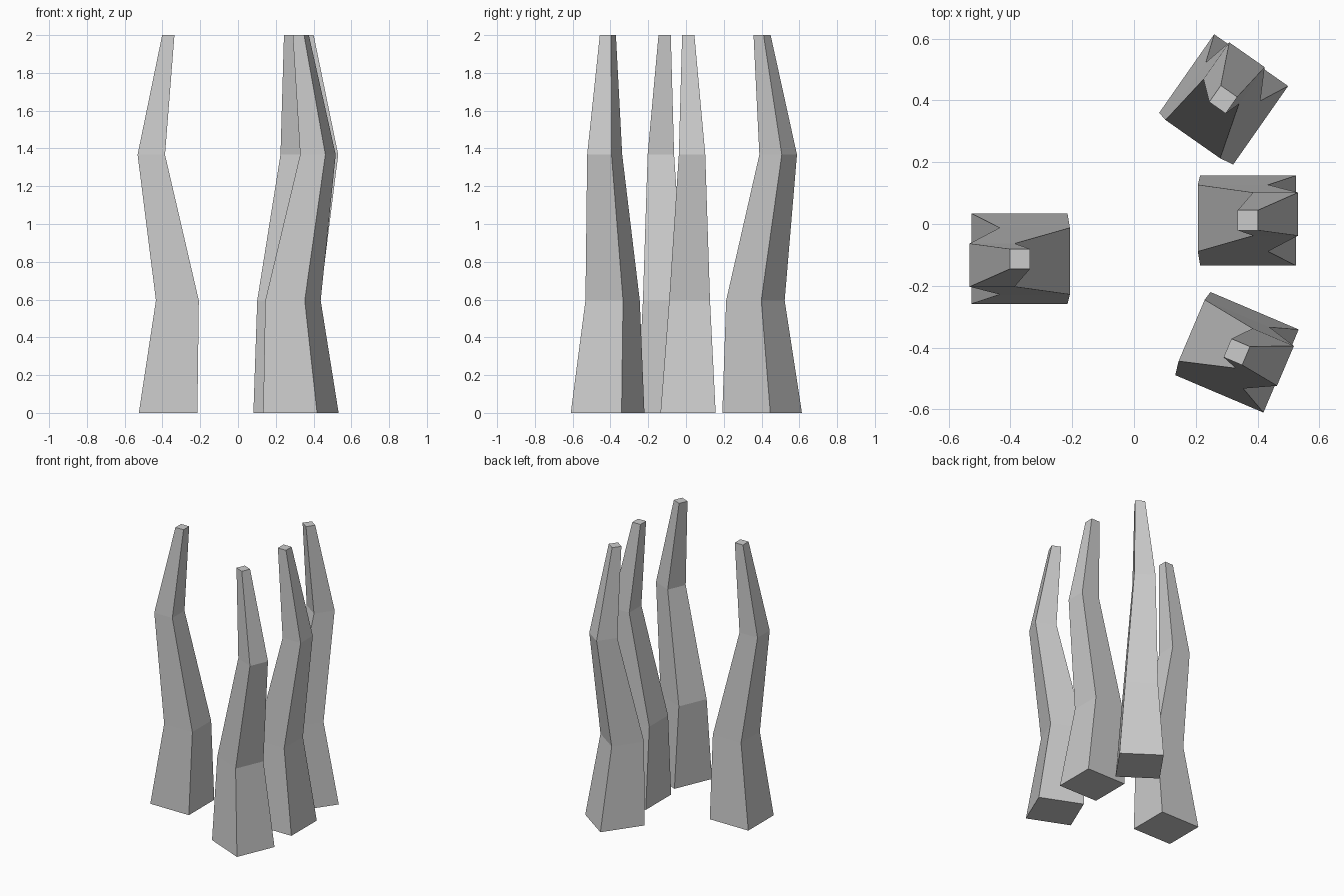
import bpy, bmesh
from math import radians
from mathutils import Matrix

if "Cube" in bpy.data.objects:
    bpy.data.objects.remove(bpy.data.objects["Cube"])

# Cross-sections of one crooked prong: centre x, centre y, half x, half y, z
SECTIONS = [
    (0.0, 0.0, 0.155, 0.146, 0.0),
    (-0.049, 0.008, 0.1135, 0.108, 0.595),
    (0.089, 0.021, 0.0725, 0.070, 1.367),
    (-0.001, 0.001, 0.0325, 0.0325, 2.0),
]


def make_prong(name, x, y, angle):
    bm = bmesh.new()
    rings = []
    for cx, cy, hx, hy, z in SECTIONS:
        rings.append([bm.verts.new((cx + sx * hx, cy + sy * hy, z))
                      for sx, sy in ((-1, -1), (1, -1), (1, 1), (-1, 1))])
    # side faces between neighbouring sections
    for low, high in zip(rings, rings[1:]):
        for i in range(4):
            j = (i + 1) % 4
            bm.faces.new((low[i], low[j], high[j], high[i]))
    # end caps
    bm.faces.new(rings[0][::-1])
    bm.faces.new(rings[-1])
    bmesh.ops.transform(bm, verts=bm.verts, matrix=Matrix.Translation((x, y, 0))
                        @ Matrix.Rotation(radians(angle), 4, 'Z'))
    bmesh.ops.recalc_face_normals(bm, faces=bm.faces)
    mesh = bpy.data.meshes.new(name)
    bm.to_mesh(mesh)
    bm.free()
    bpy.context.collection.objects.link(bpy.data.objects.new(name, mesh))


# One prong on the left, facing three on the right
make_prong("left_prong", -0.37, -0.112, 180)
make_prong("right_middle_prong", 0.369, 0.011, 0)
make_prong("right_back_prong", 0.29, 0.403, 55)
make_prong("right_front_prong", 0.333, -0.415, -23)
